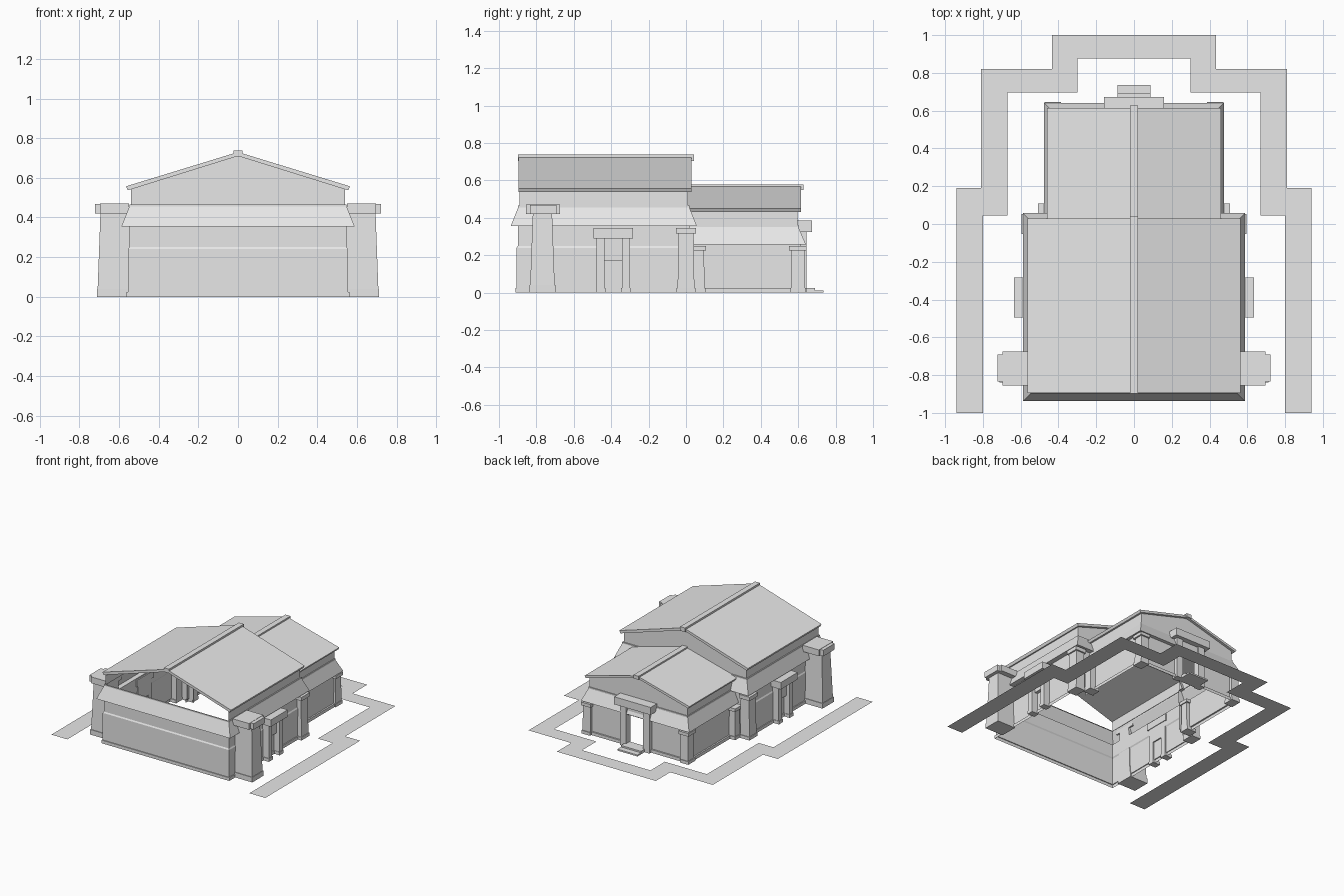
import bpy, bmesh

cube = bpy.data.objects.get("Cube")
if cube:
    bpy.data.objects.remove(cube, do_unlink=True)

stone = bpy.data.materials.new("pale_grey_stone")
stone.use_nodes = True
stone.diffuse_color = (0.8, 0.8, 0.8, 1)
stone.node_tree.nodes["Principled BSDF"].inputs["Base Color"].default_value = (0.8, 0.8, 0.8, 1)


def make(name, verts, faces, mirror=False, recalc=False):
    mesh = bpy.data.meshes.new(name)
    mesh.from_pydata(verts, [], faces)
    if recalc:
        bm = bmesh.new()
        bm.from_mesh(mesh)
        bmesh.ops.recalc_face_normals(bm, faces=bm.faces)
        bm.to_mesh(mesh)
        bm.free()
    mesh.materials.append(stone)
    obj = bpy.data.objects.new(name, mesh)
    bpy.context.collection.objects.link(obj)
    if mirror:
        mod = obj.modifiers.new("mirror", 'MIRROR')
        mod.use_mirror_merge = False
    return obj


def box(name, x, y, z, mirror=True, taper=0.0):
    """Block; taper draws in the top on its outer x side and both y sides."""
    verts = []
    for h, t in ((z[0], 0), (z[1], taper)):
        verts += [(x[0], y[0] + t, h), (x[1] - t, y[0] + t, h),
                  (x[1] - t, y[1] - t, h), (x[0], y[1] - t, h)]
    faces = [(3, 2, 1, 0), (4, 5, 6, 7)]
    faces += [(i, (i + 1) % 4, (i + 1) % 4 + 4, i + 4) for i in range(4)]
    return make(name, verts, faces, mirror, True)


def half_wall(name, w, y_corner, y_end, x_end, profile, flip=False):
    """Wall half: side run, corner, end run; profile holds (outset, height).
    Path goes from (x_end, y_corner) round the corner to (w, y_end)."""
    sy = 1 if y_corner > y_end else -1
    verts, faces = [], []
    for o, z in profile:
        verts += [(x_end, y_corner + sy * o, z), (w + o, y_corner + sy * o, z), (w + o, y_end, z)]
    for r in range(len(profile) - 1):
        for c in range(2):
            a = r * 3 + c
            f = (a, a + 1, a + 4, a + 3)
            faces.append(f if sy < 0 else f[::-1])
    return make(name, verts, faces, True)


def roof(name, half, y, eave, ridge, thick):
    sect = [(-half, eave), (0, ridge), (half, eave),
            (half - .01, eave - thick), (0, ridge - thick), (-half + .01, eave - thick)]
    verts = [(px, py, pz) for py in y for px, pz in sect]
    faces = [(i, (i + 1) % 6, (i + 1) % 6 + 6, i + 6) for i in range(6)]
    for k in (0, 6):
        faces += [(k, k + 1, k + 4, k + 5), (k + 1, k + 2, k + 3, k + 4)]
    return make(name, verts, faces, False, True)


def gable(name, w, y, base, eave, peak):
    verts = [(w, y, base), (-w, y, base), (-w, y, eave), (0, y, peak), (w, y, eave)]
    return make(name, verts, [(0, 1, 2, 3, 4)])


# Main hall: hollow shell, open to the annex and under the front gable
MID = -.4
hall_low = [(.022, 0), (.022, .025), (.015, .025), (.015, .24), (.009, .25), (.009, .355),
            (.048, .355), (.008, .455), (.008, .465), (0, .465)]
half_wall("hall_front_wall", .54, -.89, MID, 0, hall_low)
half_wall("hall_back_wall", .54, .01, MID, .41, hall_low)
make("hall_upper_side_wall",
     [(.54, -.89, .46), (.54, .01, .46), (.54, .01, .55), (.54, -.89, .55)],
     [(0, 1, 2, 3)], True)
gable("hall_back_gable", .54, .01, .46, .545, .71)
roof("hall_roof", .565, (-.895, .03), .557, .73, .02)
box("hall_ridge_cap", (-.022, .022), (-.897, .042), (.705, .738), False)

# Annex: low doorway rows stop at the opening, upper rows run across
annex_low = [(.03, 0), (.03, .025), (.018, .025), (.018, .25)]
annex_top = [(.018, .25), (.018, .258), (.046, .258), (.006, .35), (.006, .362), (0, .362)]
half_wall("annex_lower_wall", .43, .595, 0, .075, annex_low)
half_wall("annex_upper_wall", .43, .595, 0, 0, annex_top)
make("annex_upper_side_wall",
     [(.43, 0, .36), (.43, .595, .36), (.43, .595, .445), (.43, 0, .445)],
     [(0, 1, 2, 3)], True)
gable("annex_back_gable", .43, .595, .36, .44, .555)
roof("annex_roof", .46, (.01, .615), .45, .572, .018)
box("annex_ridge_cap", (-.022, .022), (.01, .627), (.55, .578), False)

# Tapered front towers with stepped caps
box("tower_base", (.55, .712), (-.838, -.697), (0, .04))
box("tower_shaft", (.55, .708), (-.833, -.702), (.04, .42), taper=.014)
box("tower_cap", (.55, .695), (-.855, -.675), (.42, .47))
box("tower_cap_front", (.69, .722), (-.835, -.692), (.42, .468))

# Side doorways
for label, y0, y1 in (("front", -.478, -.435), ("back", -.343, -.3)):
    box("side_door_jamb_" + label, (.545, .605), (y0, y1), (0, .29))
    box("side_door_plinth_" + label, (.545, .609), (y0 - .004, y1 + .004), (0, .025))
box("side_door_lintel", (.54, .635), (-.495, -.283), (.29, .345))
box("side_door_panel", (.545, .58), (-.44, -.338), (.17, .29))

# Pilasters at the hall and annex corners
for name, x, y, top, cap in (("hall_pilaster", (.51, .588), (-.045, .045), .315, .345),
                             ("junction_pilaster", (.42, .5), (.035, .1), .225, .25),
                             ("annex_pilaster", (.395, .465), (.56, .637), .225, .25)):
    box(name, x, y, (0, top), taper=.004)
    box(name + "_plinth", (x[0], x[1] + .005), (y[0] - .005, y[1] + .005), (0, .025))
    box(name + "_cap", (x[0] - .008, x[1] + .008), (y[0] - .008, y[1] + .008), (top, cap))

# Back entrance
box("entrance_jamb", (.075, .13), (.59, .645), (0, .325))
box("entrance_header", (-.08, .08), (.6, .63), (.25, .325), False)
box("entrance_lintel", (-.16, .16), (.595, .673), (.325, .385), False)
for i in range(2):
    box("entrance_step_%d" % (i + 1), (-.088, .088), (.6, .735 - i * .045),
        (i * .012, .012 + i * .012), False)

# Ground border: matching outer and inner outlines
outer = [(.94, -1), (.94, .19), (.81, .19), (.81, .82), (.435, .82), (.435, 1), (0, 1)]
inner = [(.8, -1), (.8, .045), (.67, .045), (.67, .695), (.3, .695), (.3, .875), (0, .875)]
n = len(outer)
make("ground_border", [(px, py, 0) for px, py in outer + inner],
     [(i, i + 1, n + i + 1, n + i) for i in range(n - 1)], True)
